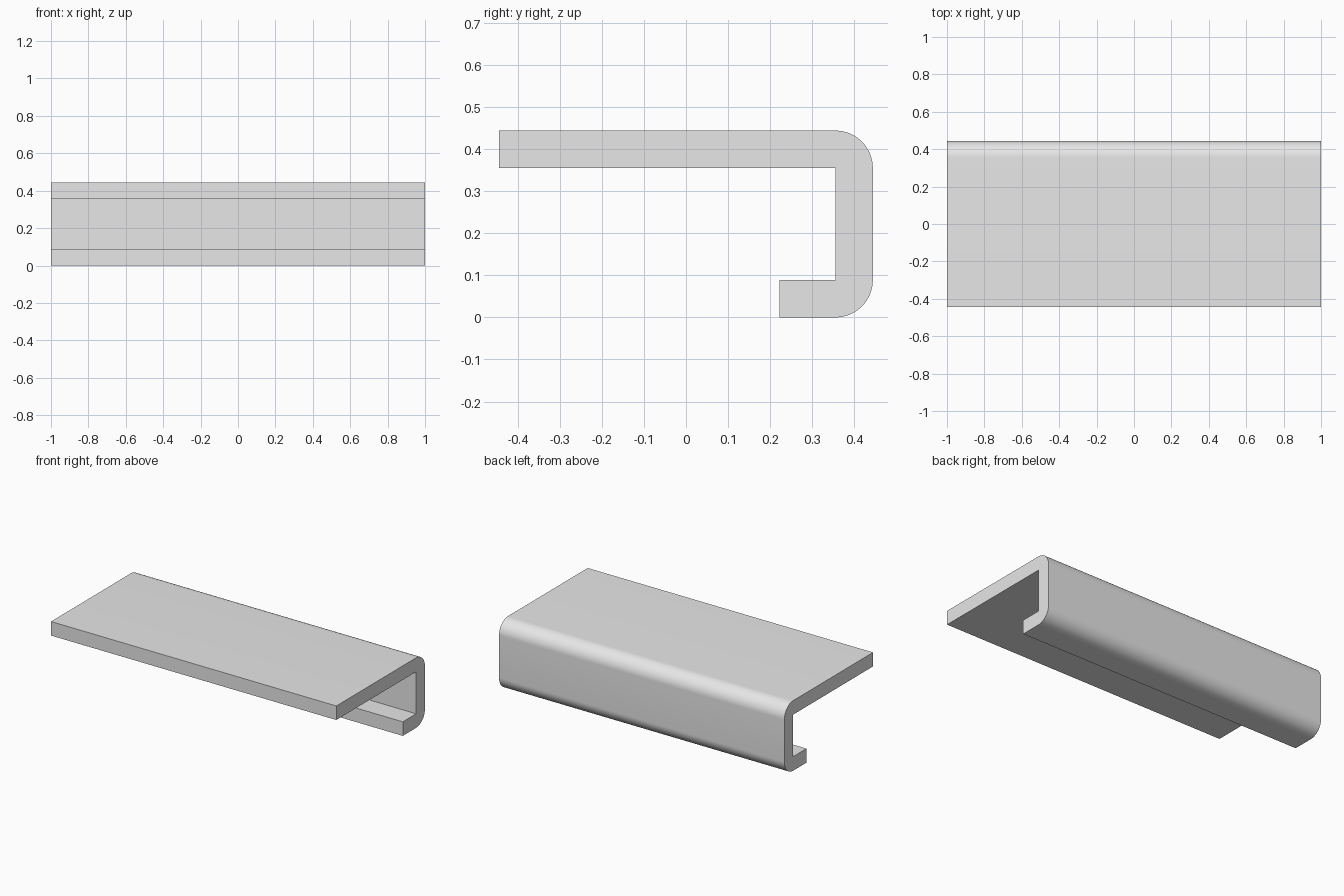
import bpy, bmesh
from math import pi, cos, sin, radians

cube = bpy.data.objects.get("Cube")
if cube:
    bpy.data.objects.remove(cube, do_unlink=True)

LENGTH, TOP, BACK, FRONT, LIP = 2.0, 0.444, 0.444, -0.444, 0.222
THICK = RADIUS = 0.089
STEPS = 16

# Plain grey material
grey = bpy.data.materials.new("light grey")
grey.use_nodes = True
colour = (0.8, 0.8, 0.8, 1)
grey.diffuse_color = colour
grey.node_tree.nodes["Principled BSDF"].inputs["Base Color"].default_value = colour


def corner(y, z, start):
    """Quarter circle of outline points, running counter-clockwise."""
    angles = [start + pi / 2 * i / STEPS for i in range(STEPS + 1)]
    return [(y + RADIUS * cos(a), z + RADIUS * sin(a)) for a in angles]


# Hooked cross-section: top plate, back wall and lower lip
inner = BACK - THICK
profile = [(LIP, 0)]
profile += corner(BACK - RADIUS, RADIUS, -pi / 2)
profile += corner(BACK - RADIUS, TOP - RADIUS, 0)
profile += [(FRONT, TOP), (FRONT, TOP - THICK), (inner, TOP - THICK),
            (inner, THICK), (LIP, THICK)]

# Extrude the section along x
bm = bmesh.new()
section = bm.faces.new([bm.verts.new((-LENGTH / 2, y, z)) for y, z in profile])
result = bmesh.ops.extrude_face_region(bm, geom=[section], use_keep_orig=True)
moved = [v for v in result["geom"] if isinstance(v, bmesh.types.BMVert)]
bmesh.ops.translate(bm, verts=moved, vec=(LENGTH, 0, 0))
bmesh.ops.recalc_face_normals(bm, faces=bm.faces)
mesh = bpy.data.meshes.new("hooked_edge_profile")
bm.to_mesh(mesh)
bm.free()
mesh.materials.append(grey)

edge = bpy.data.objects.new("hooked_edge_profile", mesh)
bpy.context.collection.objects.link(edge)

# Smooth the rounded corners, keep the other edges sharp
bpy.ops.object.select_all(action="DESELECT")
edge.select_set(True)
bpy.context.view_layer.objects.active = edge
bpy.ops.object.shade_smooth_by_angle(angle=radians(30))
